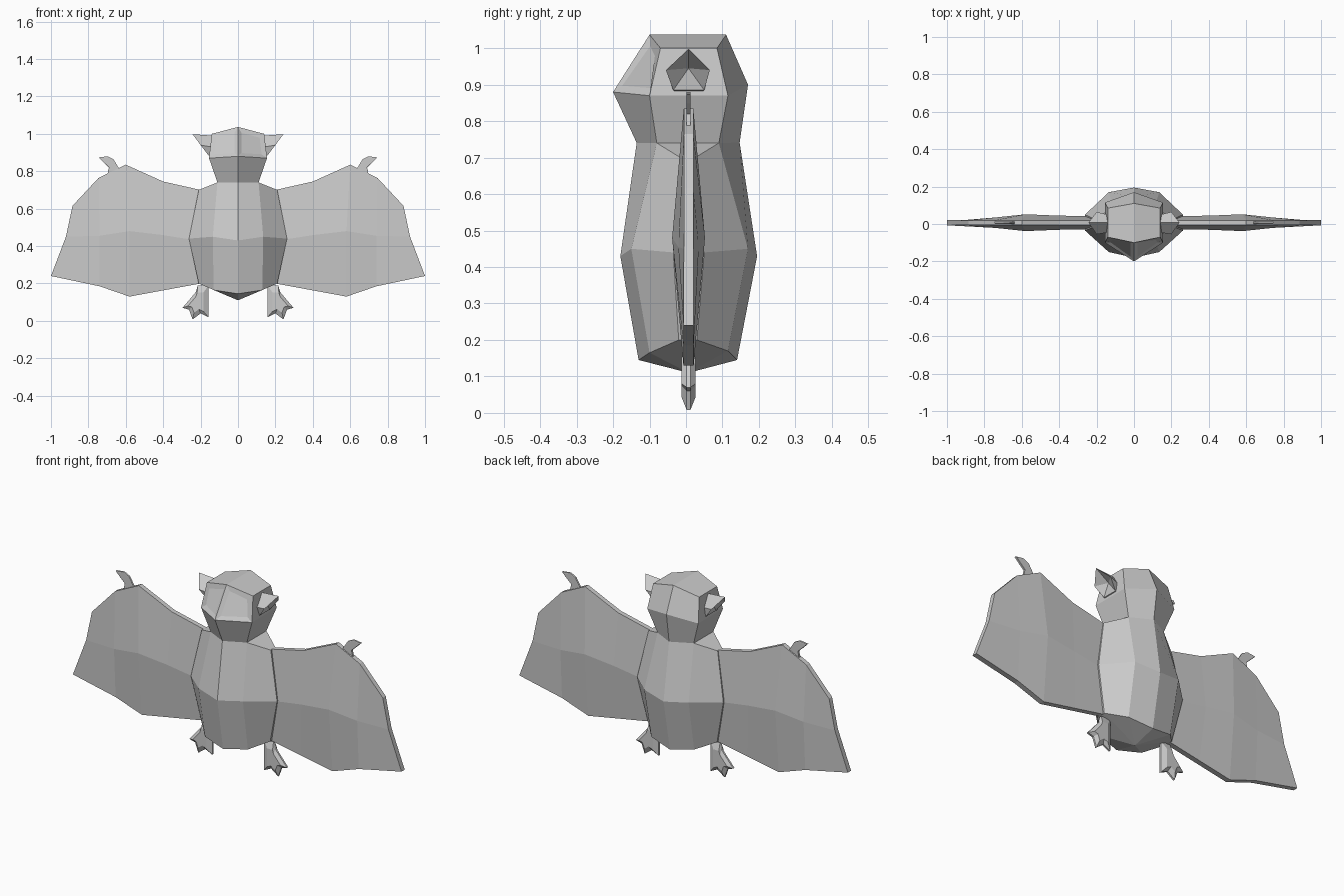
import bpy
import bmesh
from mathutils import Vector

cube = bpy.data.objects.get("Cube")
if cube:
    bpy.data.objects.remove(cube, do_unlink=True)

grey = bpy.data.materials.new("plain grey")
GREY = (0.6, 0.6, 0.6, 1)
grey.diffuse_color = GREY
grey.use_nodes = True
grey.node_tree.nodes["Principled BSDF"].inputs["Base Color"].default_value = GREY
MID = 0.007  # depth of the central plane of the thin parts


def finish(name, bm):
    """Turn a left half into an object mirrored across x."""
    bmesh.ops.recalc_face_normals(bm, faces=bm.faces[:])
    mesh = bpy.data.meshes.new(name)
    bm.to_mesh(mesh)
    bm.free()
    mesh.materials.append(grey)
    obj = bpy.data.objects.new(name, mesh)
    bpy.context.collection.objects.link(obj)
    mirror = obj.modifiers.new("mirror", 'MIRROR')
    mirror.use_clip = True
    return obj


def loft(bm, rings, closed=False):
    """Join rings of points with quads and return the vertex rows."""
    rows = [[bm.verts.new(p) for p in ring] for ring in rings]
    faces = []
    for a, b in zip(rows, rows[1:]):
        n = len(a)
        for i in range(n if closed else n - 1):
            j = (i + 1) % n
            faces.append(bm.faces.new((a[i], a[j], b[j], b[i])))
    return rows, faces


def pillow(name, outline, rim, bulge, scale):
    """Thin part from an x-z outline with raised, smaller front and back."""
    bm = bmesh.new()
    c = sum((Vector(p) for p in outline), Vector((0, 0))) / len(outline)
    rings = []
    for y, s in ((-bulge, scale), (-rim, 1), (rim, 1), (bulge, scale)):
        pts = [c + (Vector(p) - c) * s for p in outline]
        rings.append([(p.x, MID + y, p.y) for p in pts])
    rows, _ = loft(bm, rings, closed=True)
    bm.faces.new(rows[0])
    bm.faces.new(rows[-1])
    return finish(name, bm)


# Body: three half rings and a pointed underside
bm = bmesh.new()
rows, _ = loft(bm, [
    [(0, -.13, .145), (.13, -.10, .165), (.21, -.02, .20),
     (.21, .03, .20), (.13, .115, .17), (0, .14, .145)],
    [(0, -.18, .43), (.135, -.15, .45), (.262, -.035, .44),
     (.262, .05, .44), (.135, .17, .45), (0, .195, .43)],
    [(0, -.135, .742), (.11, -.08, .74), (.21, -.015, .70),
     (.21, .025, .70), (.11, .09, .74), (0, .147, .742)]])
tip = bm.verts.new((0, MID, .11))
for a, b in zip(rows[0], rows[0][1:]):
    bm.faces.new((a, b, tip))
bm.faces.new(rows[-1][1:5])
finish("body", bm)

# Head: neck, jaw and crown half rings with shallow eye hollows
bm = bmesh.new()
rows, faces = loft(bm, [
    [(0, -.135, .74), (.11, -.08, .74), (.11, .09, .74), (0, .147, .74)],
    [(0, -.20, .88), (.155, -.10, .87), (.155, .115, .87), (0, .17, .90)],
    [(0, -.10, 1.037), (.14, -.07, 1.0), (.14, .085, 1.0), (0, .11, 1.037)]])
bm.faces.new(rows[-1])
bmesh.ops.recalc_face_normals(bm, faces=bm.faces[:])
bmesh.ops.inset_individual(bm, faces=[faces[3]], thickness=.035, depth=-.006)
finish("head", bm)

# Wings: columns of top, fold and bottom points, with the fold's thickness
columns = [
    ((.20, .70), (.25, .435), (.20, .20), .035),
    ((.40, .745), (.41, .46), (.39, .165), .038),
    ((.60, .835), (.58, .48), (.58, .13), .045),
    ((.745, .765), (.74, .455), (.74, .185), .028),
    ((.885, .615), (.92, .45), (1.0, .24), .013)]
bm = bmesh.new()
rings = []
for top, fold, low, thick in columns:
    ring = []
    for side in (-1, 1):
        pts = [(top, .013), (fold, thick), (low, .014)][::-side]
        ring += [(x, MID + side * t, z) for (x, z), t in pts]
    rings.append(ring)
rows, _ = loft(bm, rings, closed=True)
bm.faces.new(rows[-1])
finish("wings", bm)

# Hooked claws on the leading edge of the wings
pillow("wing_claws", [
    (.63, .80), (.639, .82), (.666, .864), (.698, .88), (.746, .874),
    (.72, .848), (.69, .82), (.703, .76)], .005, .006, .9)

# Feet with three pointed toes
pillow("feet", [
    (.215, .19), (.225, .155), (.25, .125), (.297, .07), (.262, .06),
    (.243, .008), (.20, .04), (.158, .02), (.158, .19)], .005, .019, .6)

# Ears: outward cups with a pointed upper tip
bm = bmesh.new()
rows, _ = loft(bm, [
    [(.145, -.03, .88), (.14, -.045, .93), (.13, MID, .99),
     (.14, .05, .93), (.145, .045, .88)],
    [(.158, -.035, .885), (.20, -.055, .94), (.243, MID, .998),
     (.20, .065, .94), (.158, .05, .885)]], closed=True)
hollow = bm.verts.new((.165, MID, .945))
rim = rows[1]
for a, b in zip(rim, rim[1:] + rim[:1]):
    bm.faces.new((a, b, hollow))
finish("ears", bm)
